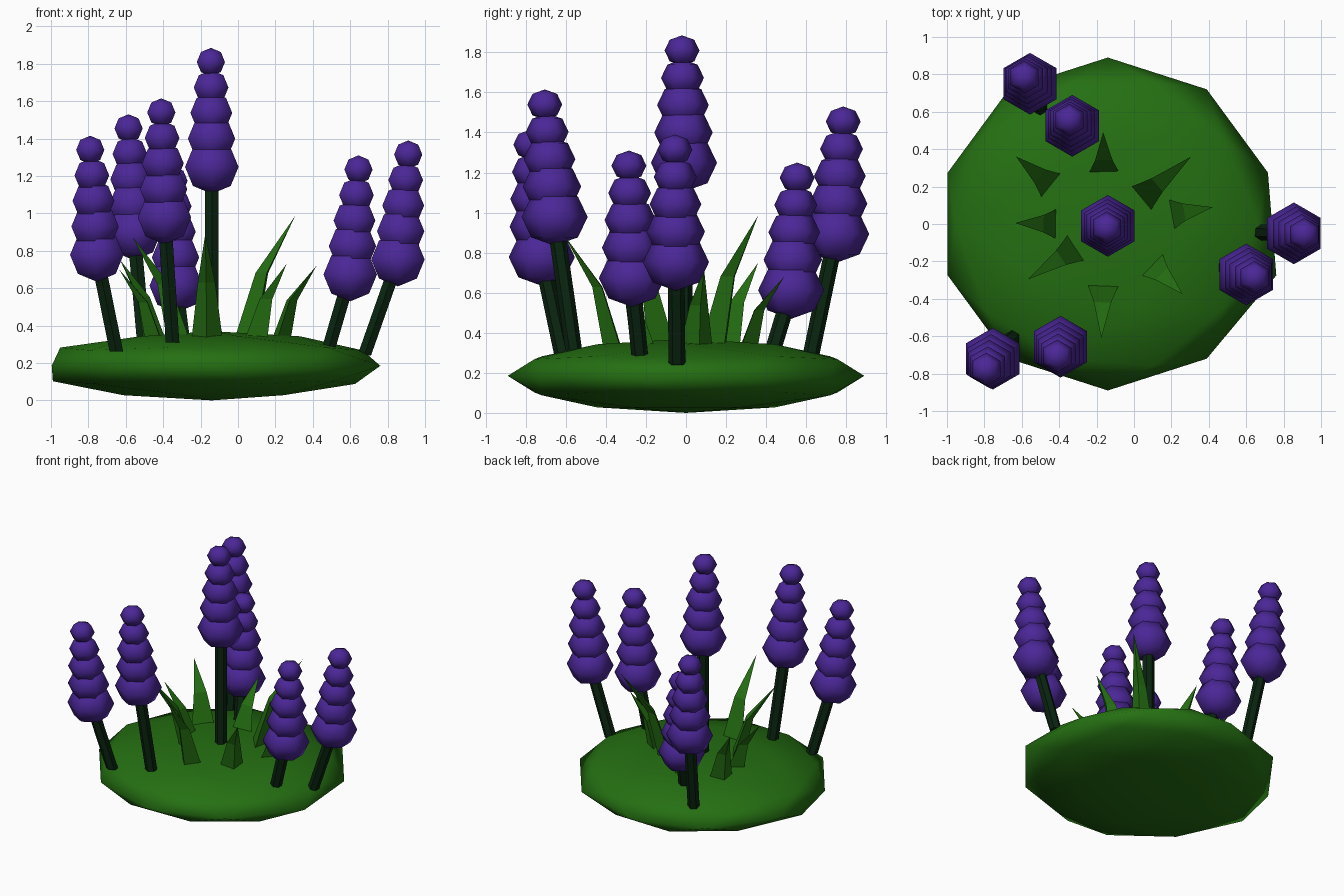
import bpy, bmesh, math
from mathutils import Vector

if "Cube" in bpy.data.objects:
    bpy.data.objects.remove(bpy.data.objects["Cube"])


def material(name, rgb):
    m = bpy.data.materials.new(name)
    m.diffuse_color = (*rgb, 1)
    m.use_nodes = True
    m.node_tree.nodes["Principled BSDF"].inputs["Base Color"].default_value = m.diffuse_color
    return m


GREEN = material("leaf green", (0.018, 0.16, 0.006))
DARK = material("dark stem green", (0.003, 0.018, 0.005))
PURPLE = material("flower purple", (0.07, 0.02, 0.31))


def finish(bm, name, mat, smooth):
    bmesh.ops.recalc_face_normals(bm, faces=bm.faces)
    for f in bm.faces:
        f.smooth = smooth
    me = bpy.data.meshes.new(name)
    bm.to_mesh(me)
    bm.free()
    me.materials.append(mat)
    ob = bpy.data.objects.new(name, me)
    bpy.context.collection.objects.link(ob)
    return ob


# Mound: flattened low-poly ball, slightly pulled out at two sides
bm = bmesh.new()
bmesh.ops.create_icosphere(bm, subdivisions=2, radius=1)
for v in bm.verts:
    az = math.degrees(math.atan2(v.co.y, v.co.x))
    flat = abs(v.co.z) < 0.6
    pull = 0
    if flat and abs(az) > 175:
        pull = -0.045
    elif abs(v.co.z) < 0.1 and abs(az + 18) < 3:
        pull = 0.045
    v.co = (v.co.x * 0.9 - 0.14 + pull, v.co.y * 0.89, v.co.z * 0.185 + 0.185)
finish(bm, "mound", GREEN, True)


# Flowers: hexagonal stem and a spire of five stacked balls
def hex_ring(bm, c, r):
    return [bm.verts.new((c[0] + r * math.sin(i * math.pi / 3),
                          c[1] + r * math.cos(i * math.pi / 3), c[2])) for i in range(6)]


def stem(name, base, top, r=0.042):
    bm = bmesh.new()
    a, b = hex_ring(bm, base, r), hex_ring(bm, top, r)
    for i in range(6):
        j = (i + 1) % 6
        bm.faces.new((a[i], a[j], b[j], b[i]))
    bm.faces.new(a)
    bm.faces.new(b)
    finish(bm, name, DARK, False)


def ball(bm, c, r):
    h = r * 0.87
    bottom = bm.verts.new((c.x, c.y, c.z - h))
    top = bm.verts.new((c.x, c.y, c.z + h))
    rings = []
    for deg in (-45, 0, 45):
        t = math.radians(deg)
        rings.append(hex_ring(bm, (c.x, c.y, c.z + h * math.sin(t)), r * math.cos(t)))
    for i in range(6):
        j = (i + 1) % 6
        bm.faces.new((bottom, rings[0][j], rings[0][i]))
        bm.faces.new((top, rings[2][i], rings[2][j]))
        for lo, hi in zip(rings, rings[1:]):
            bm.faces.new((lo[i], lo[j], hi[j], hi[i]))


RADII = (0.165, 0.146, 0.129, 0.107, 0.087)
STEPS = (0, 0.27, 0.515, 0.757, 1)

# stem base (x, y, z), lowest ball (x, y), top ball (x, y), total height
FLOWERS = [
    ((-0.14, -0.01, 0.30), (-0.14, -0.01), (-0.145, -0.02), 1.885),
    ((-0.50, 0.62, 0.27), (-0.556, 0.75), (-0.585, 0.785), 1.53),
    ((-0.29, 0.43, 0.30), (-0.33, 0.525), (-0.345, 0.555), 1.25),
    ((0.675, -0.045, 0.24), (0.855, -0.05), (0.91, -0.055), 1.39),
    ((0.485, -0.23, 0.28), (0.60, -0.27), (0.644, -0.285), 1.31),
    ((-0.65, -0.61, 0.26), (-0.755, -0.72), (-0.79, -0.775), 1.415),
    ((-0.35, -0.56, 0.31), (-0.393, -0.656), (-0.41, -0.705), 1.615),
]
for n, (base, low, high, height) in enumerate(FLOWERS, 1):
    lo = Vector((*low, height - 0.637))
    hi = Vector((*high, height - 0.076))
    stem(f"flower_stem_{n}", base, lo)
    bm = bmesh.new()
    for r, t in zip(RADII, STEPS):
        ball(bm, lo.lerp(hi, t), r)
    finish(bm, f"flower_spire_{n}", PURPLE, True)


# Leaf blades: three-sided spikes bending outward
def blade(name, inner, tip, width=0.17, depth=0.09, z0=0.31):
    base, end = Vector((*inner, z0)), Vector(tip)
    out = Vector((end.x - base.x, end.y - base.y, 0))
    rise = end.z - z0
    d = out.normalized()
    side = Vector((-d.y, d.x, 0))
    bm = bmesh.new()
    rings = []
    for along, up, s in ((0, 0, 1), (0.34, 0.55, 0.55)):
        c = base + out * along + Vector((0, 0, rise * up))
        rings.append([bm.verts.new(c + side * width / 2 * s),
                      bm.verts.new(c - side * width / 2 * s),
                      bm.verts.new(c + d * depth * s)])
    point = bm.verts.new(end)
    a, b = rings
    for i in range(3):
        j = (i + 1) % 3
        bm.faces.new((a[i], a[j], b[j], b[i]))
        bm.faces.new((b[i], b[j], point))
    bm.faces.new(a)
    finish(bm, name, GREEN, False)


BLADES = [
    ((-0.435, 0.20), (-0.63, 0.36, 0.75)),
    ((-0.16, 0.265), (-0.165, 0.49, 0.68)),
    ((0.03, 0.13), (0.305, 0.36, 0.985)),
    ((0.19, 0.05), (0.42, 0.09, 0.72)),
    ((0.09, -0.21), (0.26, -0.375, 0.73)),
    ((-0.165, -0.32), (-0.175, -0.61, 0.89)),
    ((-0.30, -0.12), (-0.565, -0.295, 0.875)),
    ((-0.405, 0.0), (-0.635, 0.005, 0.70)),
]
for n, (inner, tip) in enumerate(BLADES, 1):
    blade(f"leaf_blade_{n}", inner, tip)
